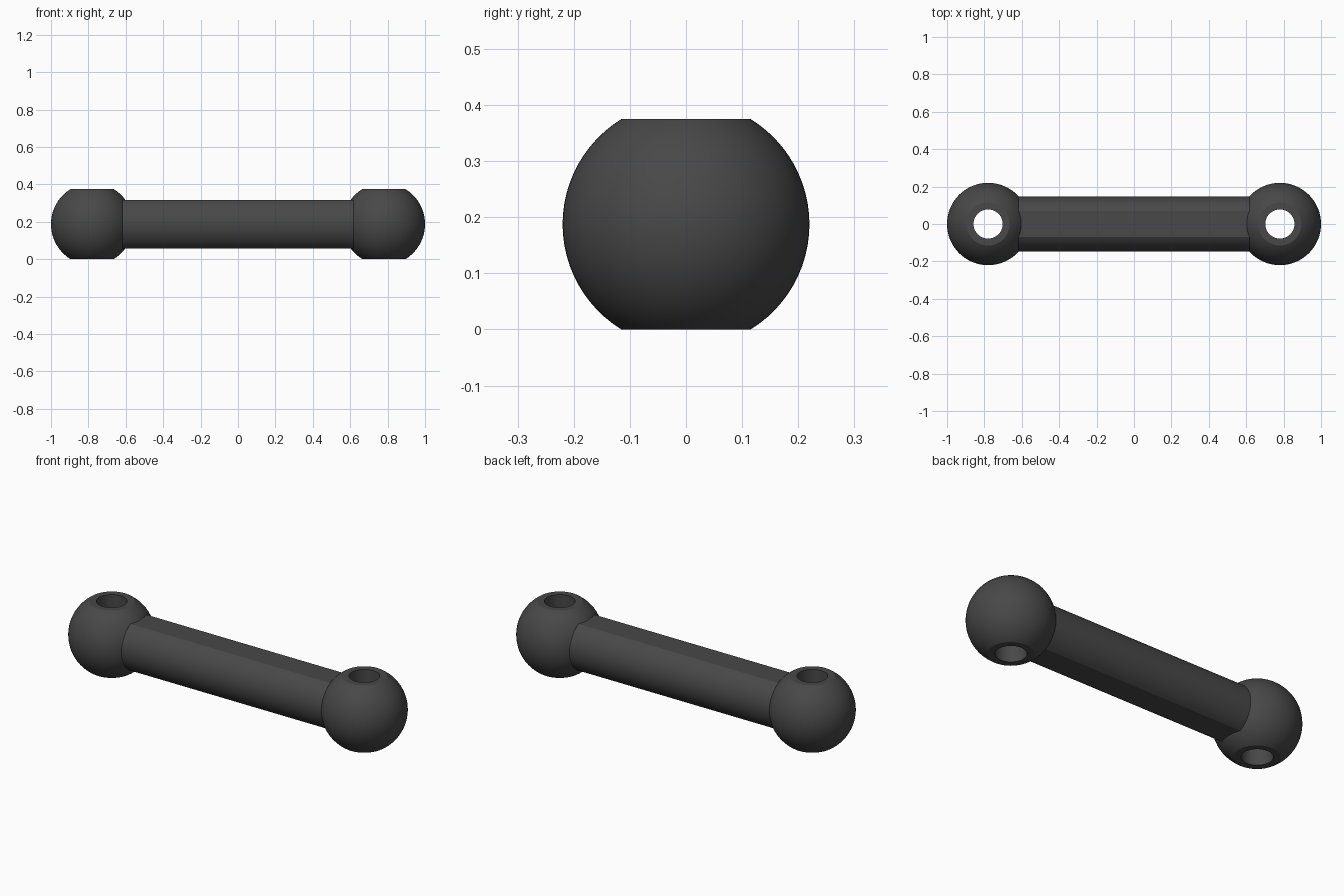
import bpy, bmesh, math
from mathutils import Vector, Matrix

if "Cube" in bpy.data.objects:
    bpy.data.objects.remove(bpy.data.objects["Cube"])

MID_Z = 0.1875      # height of the bar axis
BALL_R = 0.22
BALL_X = 0.78
HOLE_R = 0.078
BAR_R = 0.147
BAR_FLAT = 0.13     # half height of the flats on the bar

grey = bpy.data.materials.new("dark_grey")
grey.diffuse_color = (0.065, 0.065, 0.065, 1)
grey.use_nodes = True
grey.node_tree.nodes["Principled BSDF"].inputs["Base Color"].default_value = grey.diffuse_color


def finish(name, bm, location):
    bmesh.ops.recalc_face_normals(bm, faces=bm.faces[:])
    mesh = bpy.data.meshes.new(name)
    bm.to_mesh(mesh)
    bm.free()
    mesh.materials.append(grey)
    obj = bpy.data.objects.new(name, mesh)
    obj.location = location
    bpy.context.collection.objects.link(obj)
    bpy.context.view_layer.objects.active = obj
    obj.select_set(True)
    bpy.ops.object.shade_smooth_by_angle(angle=math.radians(20))
    obj.select_set(False)
    return obj


def drilled_ball(name, x):
    # closed profile: truncated sphere arc plus the wall of the hole
    limit = math.asin(MID_Z / BALL_R)
    steps = 24
    angles = [-limit + 2 * limit * i / steps for i in range(steps + 1)]
    profile = [(BALL_R * math.cos(a), BALL_R * math.sin(a)) for a in angles]
    profile += [(HOLE_R, MID_Z), (HOLE_R, -MID_Z)]
    bm = bmesh.new()
    verts = [bm.verts.new((r, 0, z)) for r, z in profile]
    edges = [bm.edges.new((verts[i - 1], verts[i])) for i in range(len(verts))]
    bmesh.ops.spin(bm, geom=verts + edges, cent=(0, 0, 0), axis=(0, 0, 1),
                   angle=2 * math.pi, steps=64)
    bmesh.ops.remove_doubles(bm, verts=bm.verts[:], dist=1e-4)
    return finish(name, bm, (x, 0, MID_Z))


def flatted_bar(name, half_length):
    # round section with flats on top and bottom, drawn along x
    a = math.asin(BAR_FLAT / BAR_R)
    n = 20
    section = []
    for start in (-a, math.pi - a):
        for i in range(n + 1):
            t = start + 2 * a * i / n
            section.append((BAR_R * math.cos(t), BAR_R * math.sin(t)))
    bm = bmesh.new()
    face = bm.faces.new([bm.verts.new((-half_length, y, z)) for y, z in section])
    ext = bmesh.ops.extrude_face_region(bm, geom=[face], use_keep_orig=True)
    moved = [v for v in ext["geom"] if isinstance(v, bmesh.types.BMVert)]
    bmesh.ops.translate(bm, verts=moved, vec=(2 * half_length, 0, 0))
    return finish(name, bm, (0, 0, MID_Z))


# Ball ends and the connecting bar
drilled_ball("left_ball_end", -BALL_X)
drilled_ball("right_ball_end", BALL_X)
flatted_bar("bar", 0.66)
